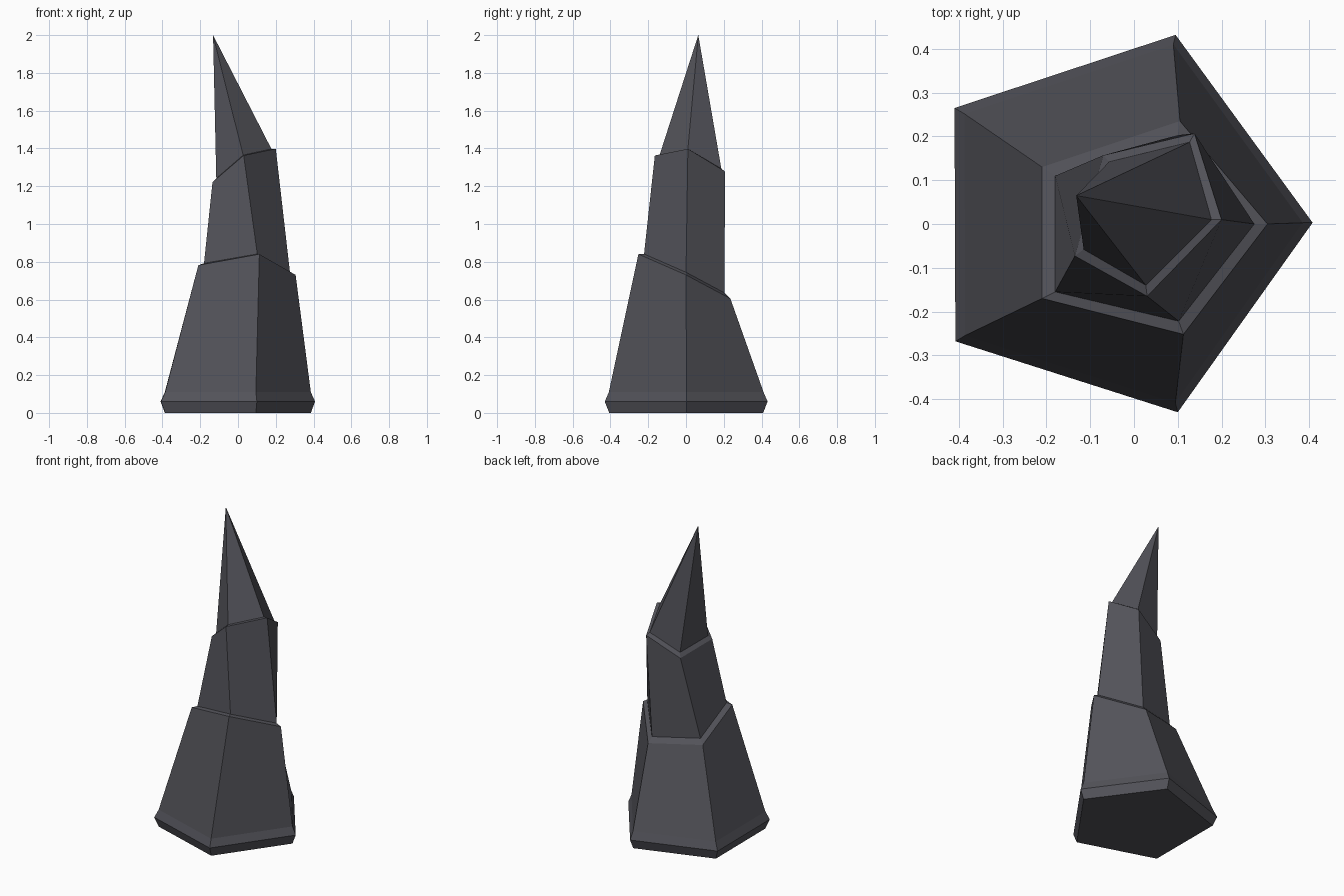
import bpy, bmesh

if "Cube" in bpy.data.objects:
    bpy.data.objects.remove(bpy.data.objects["Cube"])

rock = bpy.data.materials.new("dark_slate_rock")
rock.diffuse_color = (0.085, 0.085, 0.1, 1)
rock.use_nodes = True
rock.node_tree.nodes["Principled BSDF"].inputs["Base Color"].default_value = rock.diffuse_color

def ring(points, height, tilt_x=0, tilt_y=0):
    """Five-sided ring lying on a tilted plane."""
    return [(x, y, height + tilt_x * x + tilt_y * y) for x, y in points]

# Widest outline of the foot, then the slanted ledges above it
foot = [(.408, .003), (.095, .432), (-.41, .265), (-.408, -.268), (.1, -.43)]
low_outer = [(.305, 0), (.105, .235), (-.21, .13), (-.21, -.17), (.113, -.252)]
low_inner = [(.275, 0), (.1, .203), (-.18, .11), (-.18, -.155), (.102, -.222)]
mid_outer = [(.2, .01), (.138, .207), (-.07, .157), (-.135, -.073), (.03, -.165)]
mid_inner = [(.177, .01), (.127, .187), (-.057, .142), (-.115, -.058), (.027, -.14)]

rings = [
    ring([(x * .945, y * .945) for x, y in foot], 0),
    ring(foot, .06),
    ring([(x * .945, y * .95) for x, y in foot], .11),
    ring(low_outer, .712, .06, -.483),
    ring(low_inner, .728, .06, -.483),
    ring(mid_outer, 1.276, .63, -.412),
    ring(mid_inner, 1.29, .63, -.412),
]

# Skin the rings, close the bottom and draw the top to a point
bm = bmesh.new()
loops = [[bm.verts.new(p) for p in r] for r in rings]
bm.faces.new(loops[0][::-1])
for a, b in zip(loops, loops[1:]):
    for i in range(5):
        j = (i + 1) % 5
        bm.faces.new((a[i], a[j], b[j], b[i]))
tip = bm.verts.new((-.132, .065, 2))
for i in range(5):
    bm.faces.new((loops[-1][i], loops[-1][(i + 1) % 5], tip))
bmesh.ops.recalc_face_normals(bm, faces=bm.faces[:])

mesh = bpy.data.meshes.new("rock_spire")
bm.to_mesh(mesh)
bm.free()
mesh.materials.append(rock)
spire = bpy.data.objects.new("rock_spire", mesh)
bpy.context.collection.objects.link(spire)
